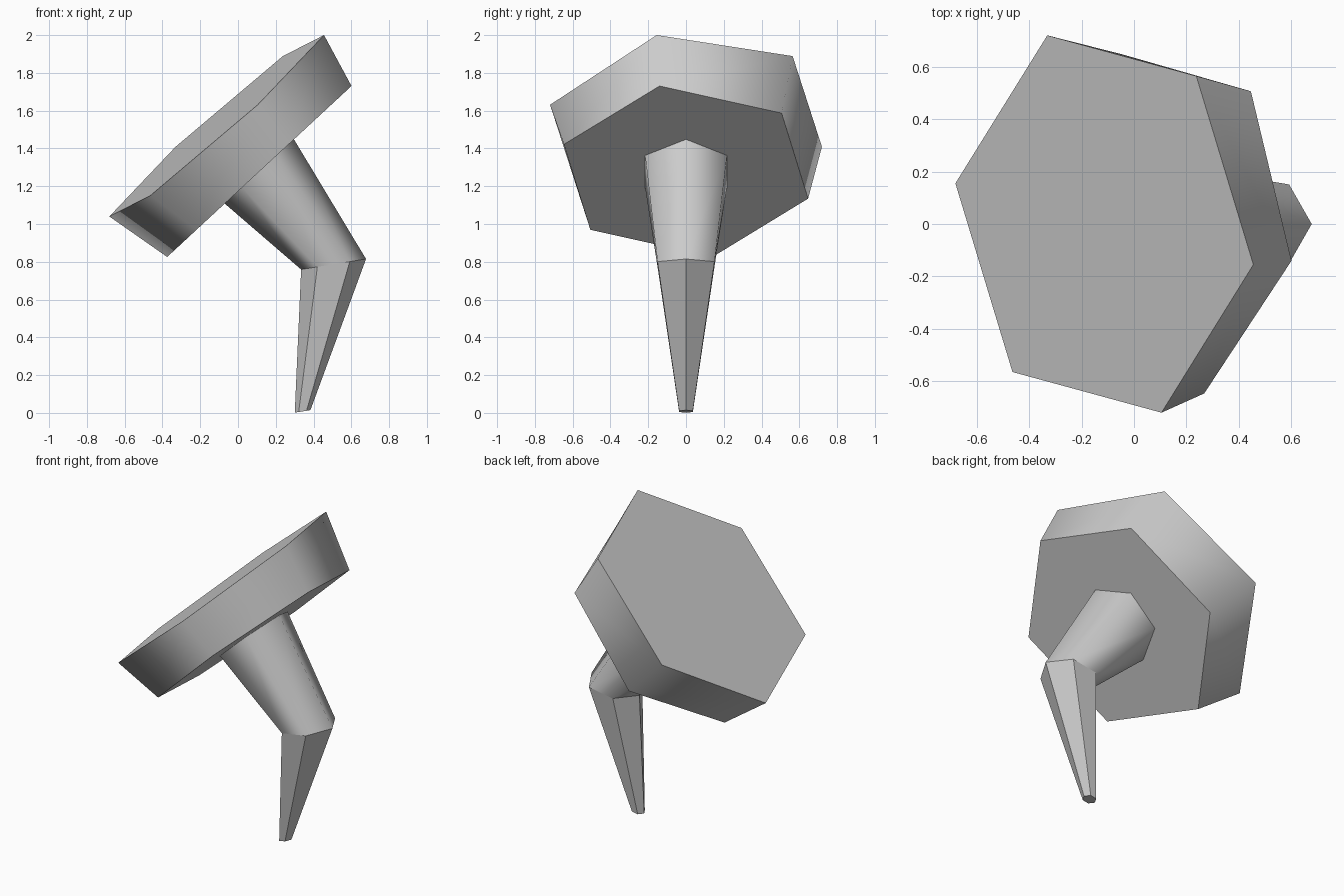
import bpy
import bmesh
from math import cos, sin, pi
from mathutils import Vector

cube = bpy.data.objects.get("Cube")
if cube:
    bpy.data.objects.remove(cube, do_unlink=True)

SIDES = 6

grey = bpy.data.materials.new("plain_grey")
grey.use_nodes = True
grey.diffuse_color = (0.6, 0.6, 0.6, 1)
grey.node_tree.nodes["Principled BSDF"].inputs["Base Color"].default_value = grey.diffuse_color


def ring(centre, normal, toward, radius):
    """Hexagon corners around a centre, the first corner lying in direction toward."""
    n = Vector(normal).normalized()
    t = Vector(toward)
    u = (t - n * t.dot(n)).normalized()
    v = n.cross(u)
    angles = [2 * pi * k / SIDES for k in range(SIDES)]
    return [Vector(centre) + radius * (cos(a) * u + sin(a) * v) for a in angles]


def loft(name, lower, upper, smooth, cap_low=False, cap_high=False):
    """Tapered six-sided part between two rings, with optional flat caps."""
    bm = bmesh.new()
    low = [bm.verts.new(p) for p in lower]
    high = [bm.verts.new(p) for p in upper]
    for i in range(SIDES):
        j = (i + 1) % SIDES
        side = bm.faces.new((low[i], low[j], high[j], high[i]))
        side.smooth = smooth
    if cap_low:
        bm.faces.new(low[::-1])
    if cap_high:
        bm.faces.new(high)
    # Rims stay sharp, lengthwise edges follow the shading choice
    for ring_verts in (low, high):
        for i in range(SIDES):
            bm.edges.get((ring_verts[i], ring_verts[(i + 1) % SIDES])).smooth = False
    mesh = bpy.data.meshes.new(name)
    bm.to_mesh(mesh)
    bm.free()
    mesh.materials.append(grey)
    obj = bpy.data.objects.new(name, mesh)
    bpy.context.collection.objects.link(obj)
    return obj


# Rings from the head down to the point
tilt = (-0.68, 0, 0.733)
bend = (-0.16, 0, 0.987)
head_base = (0.113, 0, 1.278)
head_top_ring = ring((-0.113, 0, 1.52), (-0.875, -0.11, 1), (0.568, -0.155, 0.48), 0.76)
head_low_ring = ring(head_base, tilt, (0.487, -0.14, 0.4525), 0.68)
collar_ring = ring(head_base, tilt, (1, 0, 0), 0.25)
neck_ring = ring((0.506, 0, 0.787), bend, (1, 0, 0), 0.174)
tip_ring = ring((0.342, 0, 0.008), bend, (1, 0, 0), 0.042)

# Wide head, tapered grip and faceted needle
loft("head", head_low_ring, head_top_ring, True, cap_low=True, cap_high=True)
loft("grip", neck_ring, collar_ring, True)
loft("needle", tip_ring, neck_ring, False, cap_low=True)
